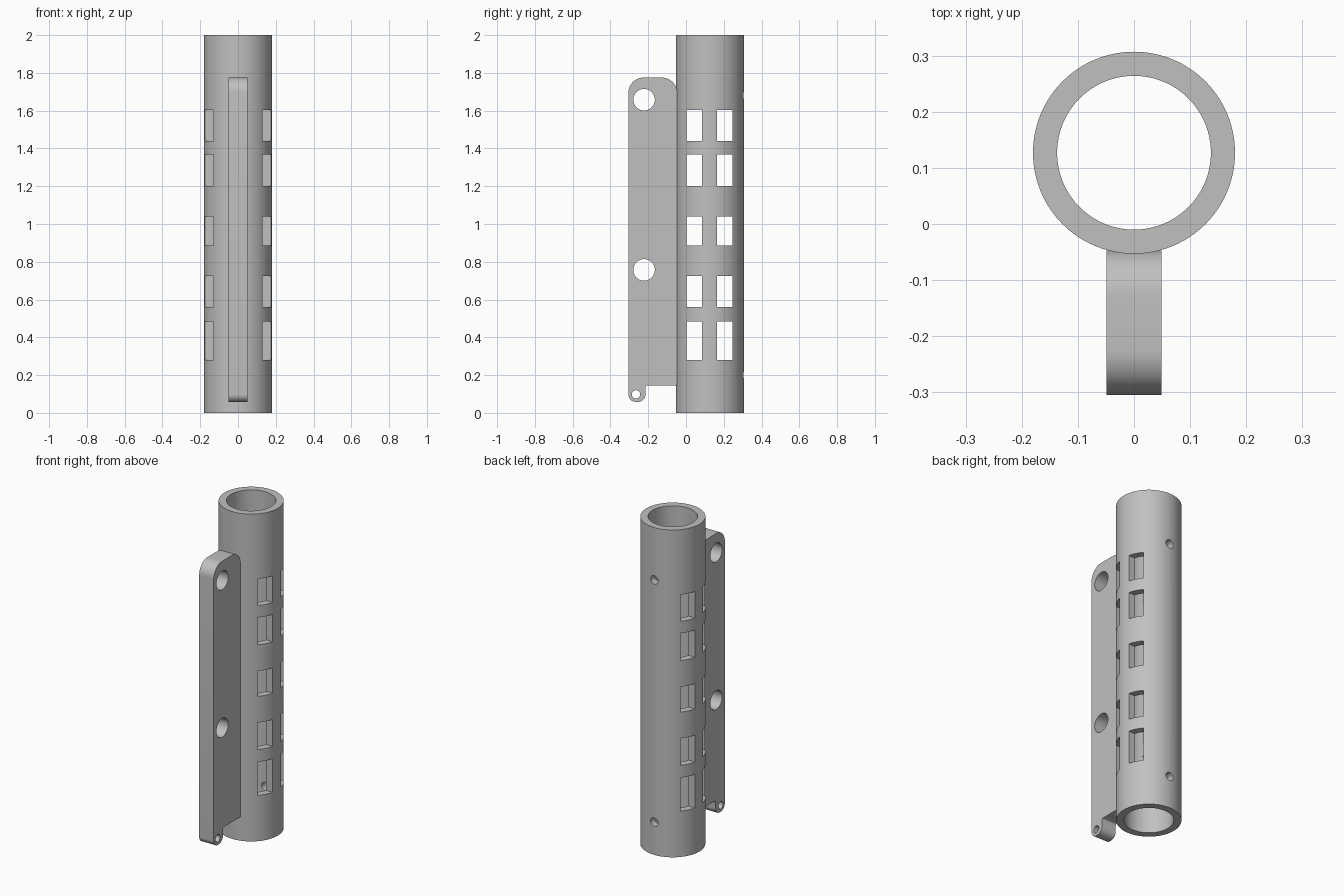
import bpy, bmesh
from math import sin, cos, pi, radians
from mathutils import Matrix, Vector

cube = bpy.data.objects.get("Cube")
if cube:
    bpy.data.objects.remove(cube, do_unlink=True)

grey = bpy.data.materials.new("plain_grey")
grey.use_nodes = True
colour = (0.53, 0.53, 0.53, 1)
grey.diffuse_color = colour
grey.node_tree.nodes["Principled BSDF"].inputs["Base Color"].default_value = colour

TUBE_Y, OUTER, INNER, HEIGHT = 0.127, 0.18, 0.137, 2.0
FIN_HALF = 0.049


def make_object(name, bm):
    bmesh.ops.recalc_face_normals(bm, faces=bm.faces[:])
    mesh = bpy.data.meshes.new(name)
    bm.to_mesh(mesh)
    bm.free()
    mesh.materials.append(grey)
    obj = bpy.data.objects.new(name, mesh)
    bpy.context.collection.objects.link(obj)
    return obj


def add_box(bm, y0, y1, z0, z1):
    place = Matrix.Translation((0, (y0 + y1) / 2, (z0 + z1) / 2))
    bmesh.ops.create_cube(bm, size=1, matrix=place @ Matrix.Diagonal((0.8, y1 - y0, z1 - z0, 1)))


def add_rod(bm, centre, radius, depth, axis):
    turn = Vector((0, 0, 1)).rotation_difference(Vector(axis)).to_matrix().to_4x4()
    bmesh.ops.create_cone(bm, cap_ends=True, segments=48, radius1=radius, radius2=radius,
                          depth=depth, matrix=Matrix.Translation(centre) @ turn)


def cut_and_smooth(obj, cutter):
    cutter.hide_render = True
    mod = obj.modifiers.new("cut", 'BOOLEAN')
    mod.operation, mod.solver, mod.object = 'DIFFERENCE', 'EXACT', cutter
    bpy.ops.object.select_all(action='DESELECT')
    bpy.context.view_layer.objects.active = obj
    obj.select_set(True)
    bpy.ops.object.modifier_apply(modifier=mod.name)
    bpy.data.objects.remove(cutter, do_unlink=True)
    bpy.ops.object.shade_smooth_by_angle(angle=radians(30))


def arc(y, z, r, start, end, steps=10):
    """Points of a rounded corner, angles in degrees."""
    angles = [radians(start + (end - start) * i / steps) for i in range(steps + 1)]
    return [(y + r * cos(a), z + r * sin(a)) for a in angles]


# Hollow tube
bm = bmesh.new()
section = [(INNER, 0), (OUTER, 0), (OUTER, HEIGHT), (INNER, HEIGHT)]
n = 128
rings = [[bm.verts.new((r * sin(2 * pi * i / n), TUBE_Y + r * cos(2 * pi * i / n), z))
          for r, z in section] for i in range(n)]
for i in range(n):
    a, b = rings[i], rings[(i + 1) % n]
    for k in range(4):
        m = (k + 1) % 4
        bm.faces.new((a[k], b[k], b[m], a[m]))
tube = make_object("tube", bm)

# Two columns of windows through both sides, and pin holes in the back wall
bm = bmesh.new()
for z0, z1 in [(0.28, 0.485), (0.56, 0.725), (0.885, 1.04), (1.2, 1.367), (1.44, 1.603)]:
    for y0, y1 in [(0.002, 0.084), (0.165, 0.245)]:
        add_box(bm, y0, y1, z0, z1)
for z in (0.2, 1.68):
    add_rod(bm, (0, TUBE_Y + OUTER, z), 0.026, 0.2, (0, 1, 0))
cut_and_smooth(tube, make_object("tube_cutter", bm))

# Mounting fin with rounded top and a small tab at the bottom
FRONT, BACK, TOP, FOOT = -0.305, -0.047, 1.775, 0.058
outline = (arc(FRONT + 0.08, TOP - 0.08, 0.08, 180, 90)
           + arc(BACK - 0.08, TOP - 0.08, 0.08, 90, 0)
           + [(BACK, 0.145)]
           + arc(-0.205, 0.135, 0.01, 90, 180, 4)
           + arc(-0.255, FOOT + 0.04, 0.04, 0, -90)
           + arc(FRONT + 0.04, FOOT + 0.04, 0.04, -90, -180))
bm = bmesh.new()
face = bm.faces.new([bm.verts.new((-FIN_HALF, y, z)) for y, z in outline])
side = bmesh.ops.extrude_face_region(bm, geom=[face])["geom"]
bmesh.ops.translate(bm, vec=(2 * FIN_HALF, 0, 0),
                    verts=[v for v in side if isinstance(v, bmesh.types.BMVert)])
fin = make_object("mounting_fin", bm)

# Bolt holes and tab hole
bm = bmesh.new()
for y, z, r in [(-0.222, 1.658, 0.057), (-0.222, 0.757, 0.057), (-0.265, 0.098, 0.022)]:
    add_rod(bm, (0, y, z), r, 0.4, (1, 0, 0))
cut_and_smooth(fin, make_object("fin_cutter", bm))
